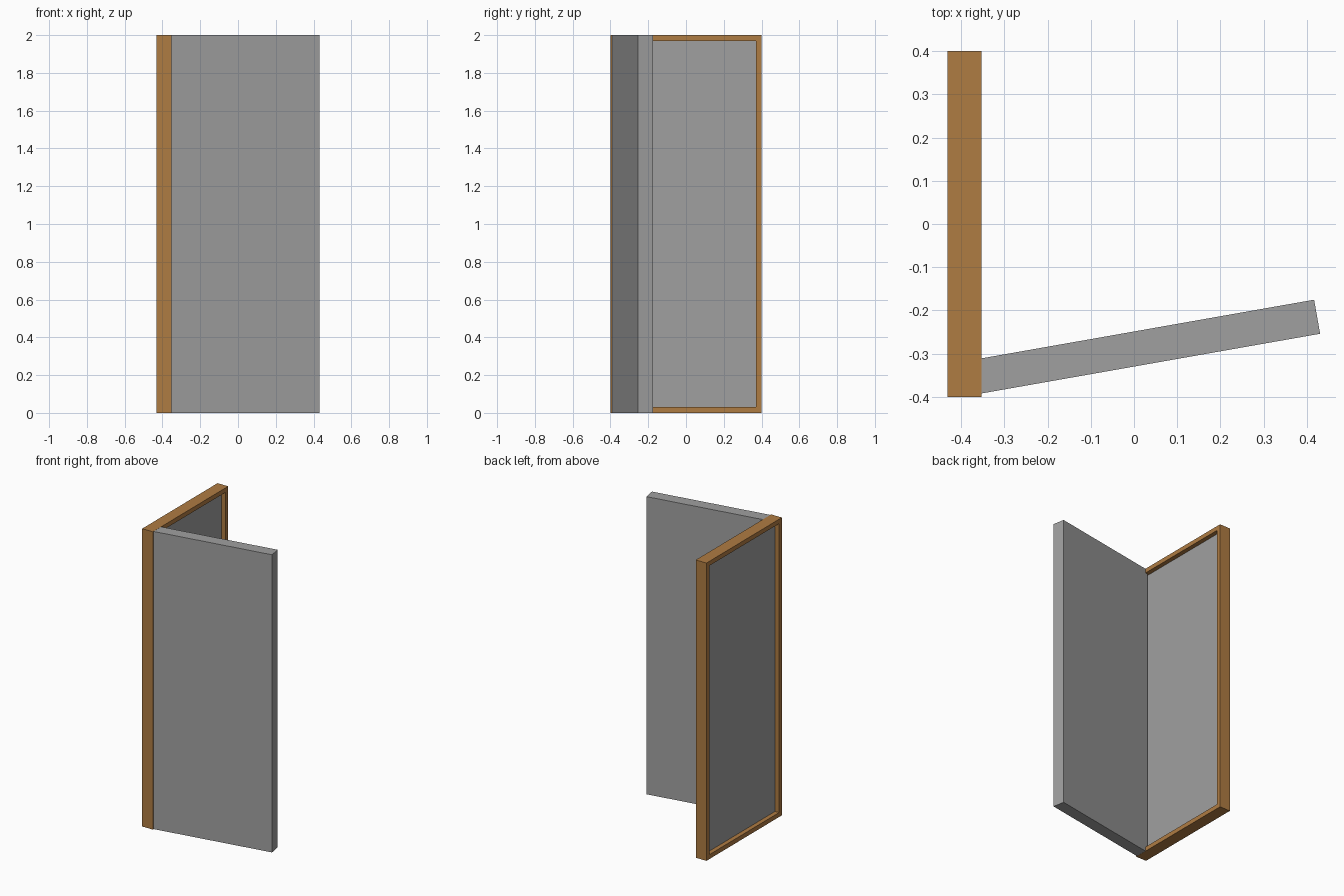
import bpy
import math
from mathutils import Matrix, Vector

if "Cube" in bpy.data.objects:
    bpy.data.objects.remove(bpy.data.objects["Cube"])


def material(name, rgb):
    m = bpy.data.materials.new(name)
    m.diffuse_color = (*rgb, 1)
    m.use_nodes = True
    m.node_tree.nodes["Principled BSDF"].inputs["Base Color"].default_value = m.diffuse_color
    return m


WOOD = material("wood", (0.43, 0.20, 0.055))
GREY = material("grey", (0.35, 0.35, 0.35))


def box(name, lo, hi, mat):
    lo, hi = Vector(lo), Vector(hi)
    bpy.ops.mesh.primitive_cube_add(size=1)
    ob = bpy.context.object
    ob.name = name
    ob.data.transform(Matrix.Translation((lo + hi) / 2) @ Matrix.Diagonal((*(hi - lo), 1)))
    ob.data.materials.append(mat)
    return ob


X0, X1, Y, H, W = -0.432, -0.353, 0.4, 2.0, 0.03

# frame: a full block with a rectangular opening cut through it
frame = box("frame", (X0, -Y, 0), (X1, Y, H), WOOD)
cutter = box("opening_cutter", (X0 - 0.1, -Y + W, W), (X1 + 0.1, Y - W, H - W), WOOD)
cutter.hide_render = True
mod = frame.modifiers.new("opening", 'BOOLEAN')
mod.operation = 'DIFFERENCE'
mod.solver = 'EXACT'
mod.object = cutter
bpy.context.view_layer.objects.active = frame
bpy.ops.object.modifier_apply(modifier="opening")
bpy.data.objects.remove(cutter)

# thin panel recessed on both sides of the frame
xm = (X0 + X1) / 2
box("frame_panel", (xm - 0.01, -Y + W, W), (xm + 0.01, Y - W, H - W), GREY)

# solid door leaf, swung open by ten degrees off the x axis
door = box("door", (0, 0, 0.0005), (0.8, 0.08, H - 0.0005), GREY)
door.location = (-0.357, -0.393, 0)
door.rotation_euler.z = math.radians(10)
